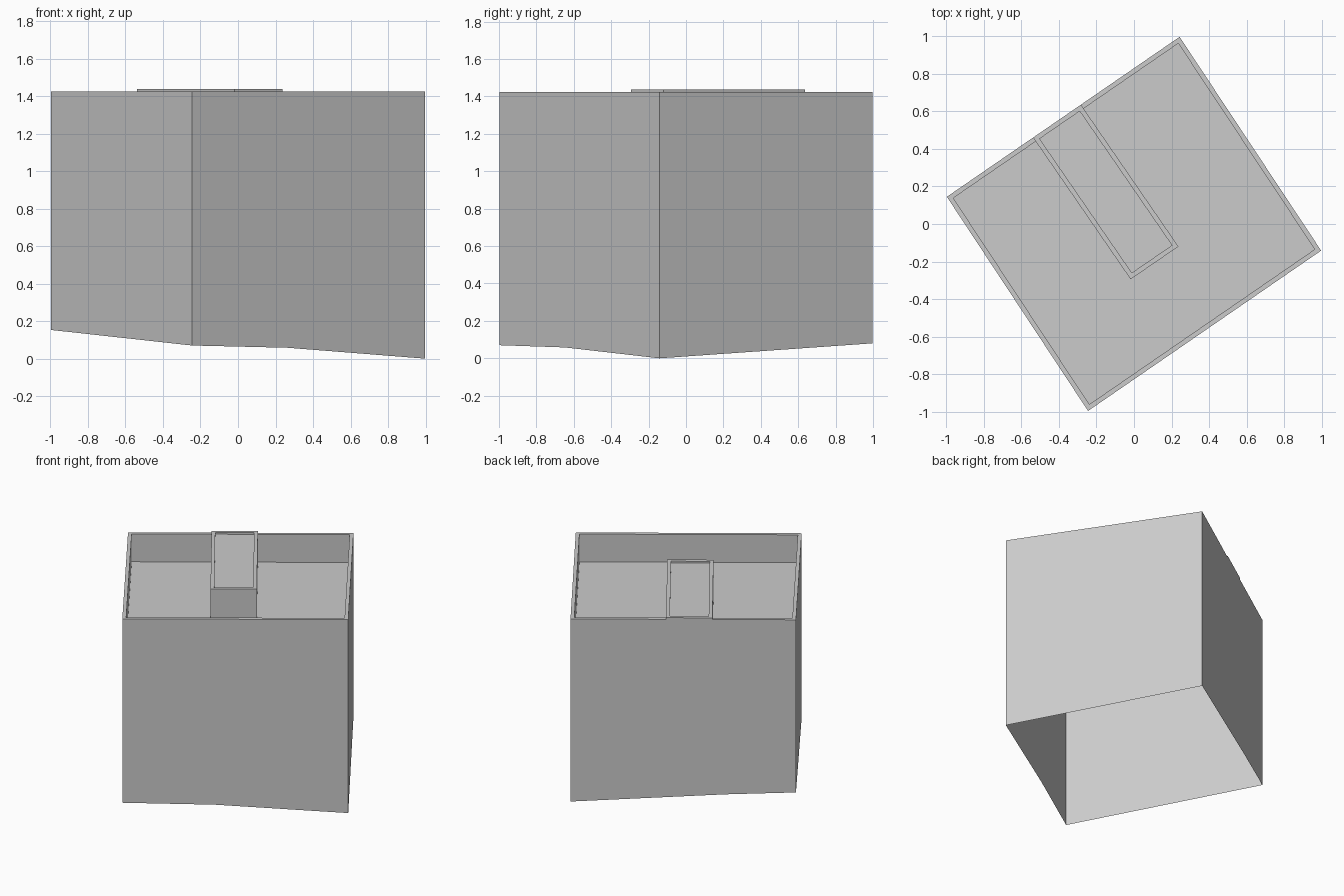
import bpy, bmesh
from mathutils import Vector

cube = bpy.data.objects.get("Cube")
if cube:
    bpy.data.objects.remove(cube)


def material(name, rgb):
    m = bpy.data.materials.new(name)
    m.use_nodes = True
    m.diffuse_color = (*rgb, 1)
    m.node_tree.nodes["Principled BSDF"].inputs["Base Color"].default_value = (*rgb, 1)
    return m


GREY = material("plain grey", (0.6, 0.6, 0.6))
TOP, DECK, RIM = 1.425, 1.22, 0.025


def parapet_block(name, base, top, depth):
    """Open-bottomed walls over a counter-clockwise base, with a sunken flat roof."""
    bm = bmesh.new()
    low = [bm.verts.new(p) for p in base]
    high = [bm.verts.new((p[0], p[1], top)) for p in base]
    for i in range(len(base)):
        j = (i + 1) % len(base)
        bm.faces.new((low[i], low[j], high[j], high[i]))
    roof = bm.faces.new(high)
    bm.normal_update()
    # narrow rim, then the roof pushed down inside it
    bmesh.ops.inset_region(bm, faces=[roof], thickness=RIM, use_even_offset=True)
    deck = bmesh.ops.extrude_discrete_faces(bm, faces=[roof])["faces"][0]
    bmesh.ops.translate(bm, verts=deck.verts, vec=(0, 0, -depth))
    mesh = bpy.data.meshes.new(name)
    bm.to_mesh(mesh)
    bm.free()
    mesh.materials.append(GREY)
    obj = bpy.data.objects.new(name, mesh)
    bpy.context.collection.objects.link(obj)
    return obj


# Main building: its foot follows sloping ground
front, right = Vector((-0.245, -0.997, 0.07)), Vector((0.998, -0.142, 0.0))
back, left = Vector((0.243, 0.998, 0.08)), Vector((-0.998, 0.145, 0.153))
front_bend = front.lerp(right, 0.41)
front_bend.z = 0.058
back_bend = back.lerp(left, 0.686)
back_bend.z = 0.137
parapet_block("building_walls", [front, front_bend, right, back, back_bend, left],
              TOP, TOP - DECK)

# Long stair housing on the roof, flush with the back wall
housing = [(-0.018, -0.295), (0.237, -0.12), (-0.268, 0.614 + 0.032), (-0.523, 0.439 + 0.034)]
wall_dir = (left - back).to_2d().normalized()
side_dir = (Vector((-0.268, 0.614)) - Vector((0.237, -0.12))).normalized()
near_left, near_right = Vector(housing[0]), Vector(housing[1])


def meet_back_wall(p):
    """Slide a point along the housing until it reaches the back wall."""
    normal = Vector((-wall_dir.y, wall_dir.x))
    return p + side_dir * ((back.to_2d() - p).dot(normal) / side_dir.dot(normal))


corners = [near_left, near_right, meet_back_wall(near_right), meet_back_wall(near_left)]
parapet_block("stair_housing", [(p.x, p.y, DECK) for p in corners], 1.437, 0.012)
